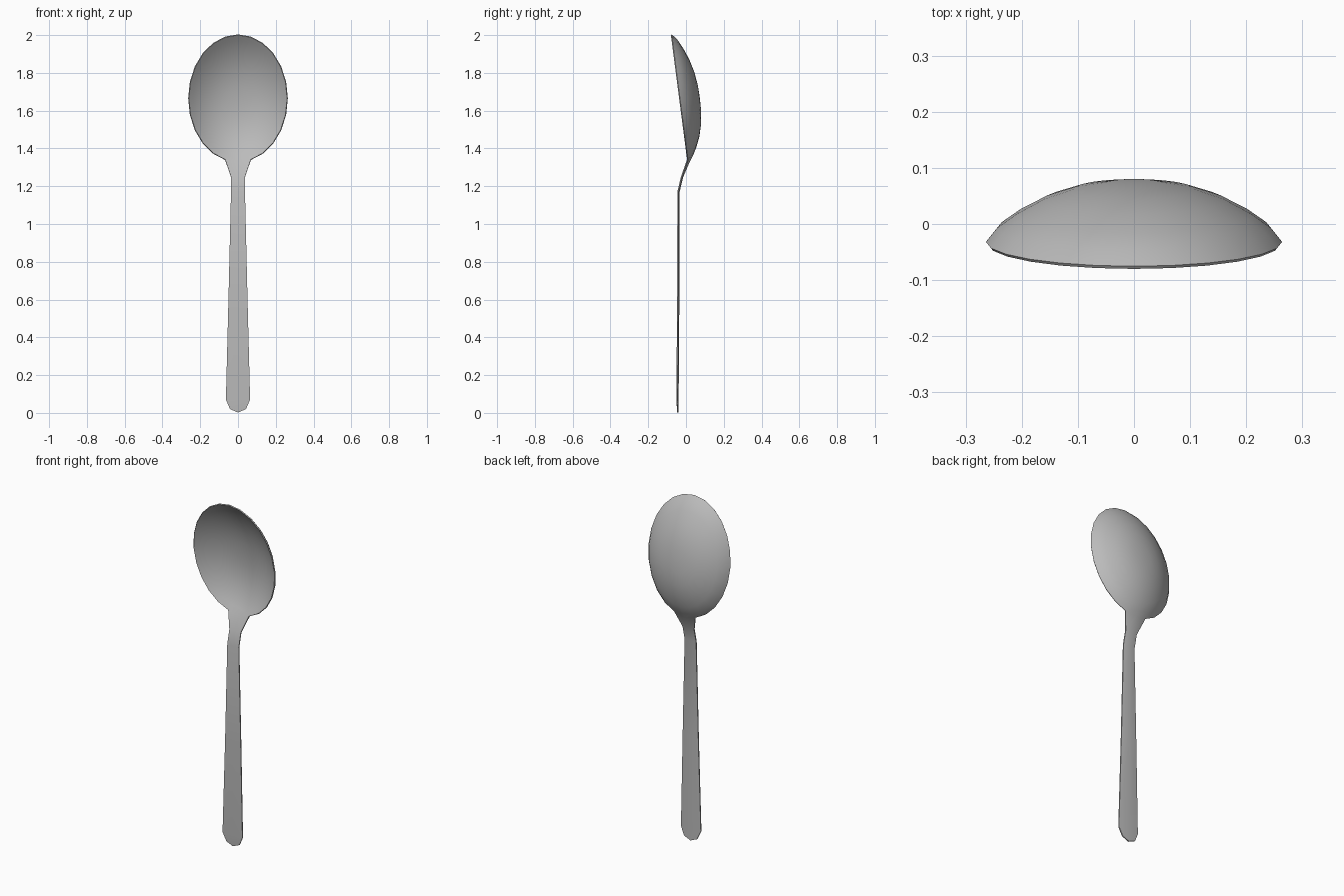
import bpy
import bmesh
from math import sin, cos, pi, radians

cube = bpy.data.objects.get("Cube")
if cube:
    bpy.data.objects.remove(cube, do_unlink=True)

# Polished steel
steel = bpy.data.materials.new("steel_grey")
steel.use_nodes = True
colour = (0.5, 0.5, 0.5, 1)
steel.diffuse_color = colour
steel.node_tree.nodes["Principled BSDF"].inputs["Base Color"].default_value = colour

SIDES = 24
HALF_W, HALF_H, MID_Z, DEPTH = 0.26, 0.335, 1.665, 0.098
RINGS = [0.2, 0.4, 0.6, 0.78, 0.91, 1.0]

bm = bmesh.new()


def bowl_vert(r, k):
    a = 2 * pi * k / SIDES
    x = HALF_W * r * sin(a)
    z = MID_Z - HALF_H * r * cos(a)
    rim_y = -0.08 + (2 - z) * 0.13
    return bm.verts.new((x, rim_y + DEPTH * (1 - r ** 2.4), z))


# Bowl: concentric oval rings dished backwards
centre = bowl_vert(0, 0)
rings = [[bowl_vert(r, k) for k in range(SIDES)] for r in RINGS]
for k in range(SIDES):
    n = (k + 1) % SIDES
    bm.faces.new((centre, rings[0][k], rings[0][n]))
    for inner, outer in zip(rings, rings[1:]):
        bm.faces.new((inner[k], outer[k], outer[n], inner[n]))
rim = rings[-1]

# Handle: three columns running down from the bottom of the rim (z, half width, y)
HANDLE = [(1.25, 0.037, -0.027), (1.17, 0.037, -0.046), (0.62, 0.05, -0.047),
          (0.07, 0.064, -0.051), (0.02, 0.042, -0.047)]
row = [rim[-1], rim[0], rim[1]]
thin = set(rim) - {rim[0]}
for z, w, y in HANDLE:
    tip = 0.018 if z == HANDLE[-1][0] else 0
    new = [bm.verts.new((s * w, y, z - (tip if s == 0 else 0))) for s in (-1, 0, 1)]
    for i in (0, 1):
        bm.faces.new((row[i], new[i], new[i + 1], row[i + 1]))
    thin.update((new[0], new[2]))
    row = new
thin.add(row[1])

bmesh.ops.recalc_face_normals(bm, faces=bm.faces)
bm.faces.ensure_lookup_table()
if bm.faces[0].normal.y > 0:
    bmesh.ops.reverse_faces(bm, faces=bm.faces)
bm.verts.index_update()
thin_ids = [v.index for v in thin]
full_ids = [v.index for v in bm.verts if v not in thin]

mesh = bpy.data.meshes.new("spoon")
bm.to_mesh(mesh)
bm.free()
spoon = bpy.data.objects.new("spoon", mesh)
bpy.context.collection.objects.link(spoon)
mesh.materials.append(steel)

# Metal thickness: thin at the edges, fuller along the middle of the back
group = spoon.vertex_groups.new(name="thickness")
group.add(full_ids, 1.0, 'REPLACE')
group.add(thin_ids, 0.5, 'REPLACE')
shell = spoon.modifiers.new("shell", 'SOLIDIFY')
shell.thickness = 0.012
shell.offset = -1
shell.vertex_group = group.name

bpy.context.view_layer.objects.active = spoon
spoon.select_set(True)
bpy.ops.object.modifier_apply(modifier=shell.name)
bpy.ops.object.shade_smooth_by_angle(angle=radians(50))
